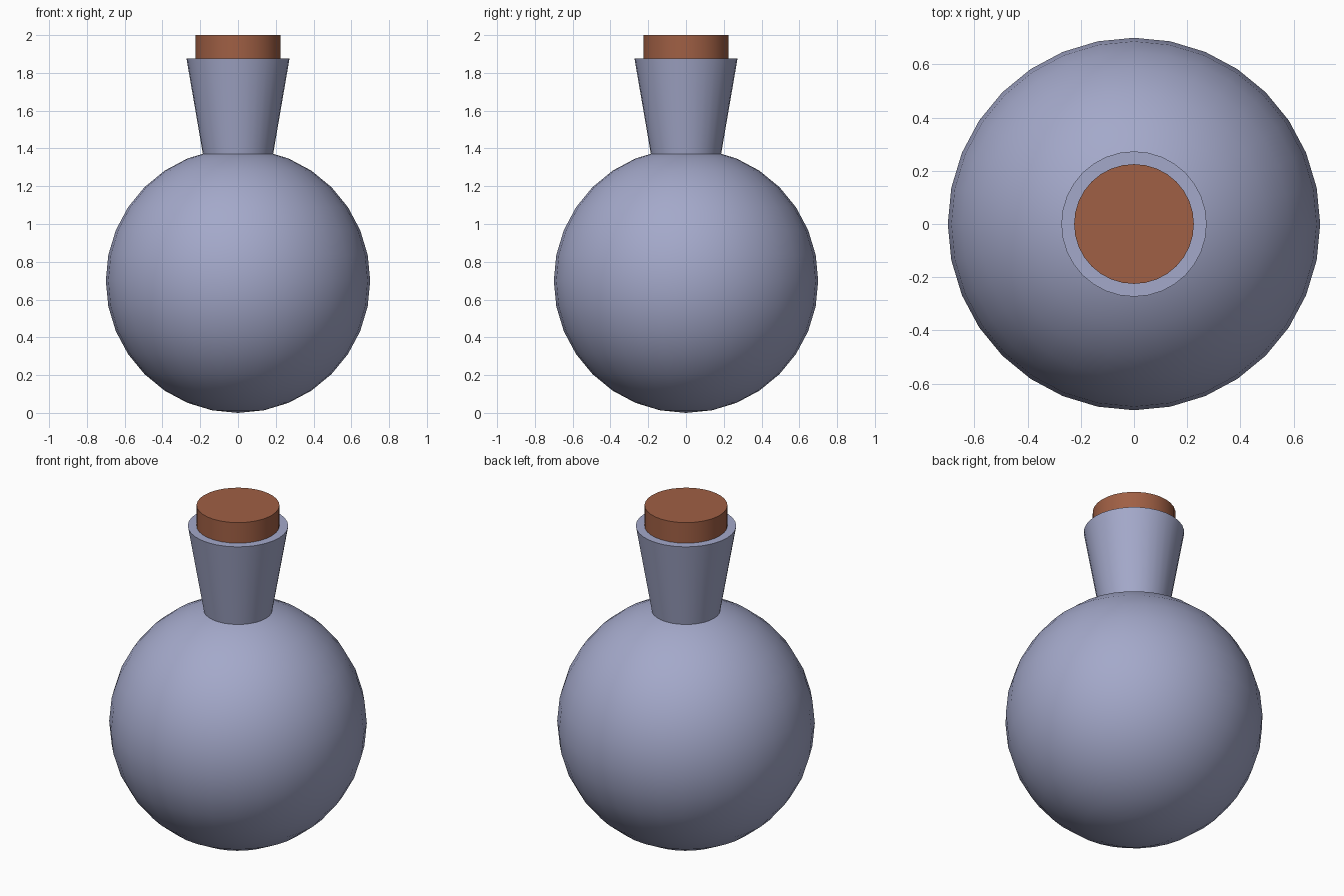
import bpy
import math

if "Cube" in bpy.data.objects:
    bpy.data.objects.remove(bpy.data.objects["Cube"])


def material(name, rgb):
    mat = bpy.data.materials.new(name)
    mat.diffuse_color = (*rgb, 1.0)
    mat.use_nodes = True
    mat.node_tree.nodes["Principled BSDF"].inputs["Base Color"].default_value = mat.diffuse_color
    return mat


def finish(name, mat):
    obj = bpy.context.object
    obj.name = name
    obj.data.materials.append(mat)
    bpy.ops.object.shade_smooth_by_angle(angle=math.radians(35))
    return obj


def frustum(name, mat, r_bottom, r_top, z_bottom, z_top, sides=32):
    bpy.ops.mesh.primitive_cone_add(
        vertices=sides, radius1=r_bottom, radius2=r_top,
        depth=z_top - z_bottom, location=(0, 0, (z_bottom + z_top) / 2))
    return finish(name, mat)


glass = material("blue grey glass", (0.37, 0.395, 0.59))
cork = material("brown cork", (0.35, 0.115, 0.058))

# Round body
bpy.ops.mesh.primitive_uv_sphere_add(
    segments=32, ring_count=16, radius=0.7, location=(0, 0, 0.7))
finish("flask_body", glass)

# Flared neck, sunk slightly into the body
frustum("flask_neck", glass, 0.185, 0.273, 1.365, 1.877)

# Cork stopper in the neck
frustum("cork_stopper", cork, 0.225, 0.225, 1.80, 2.0)
